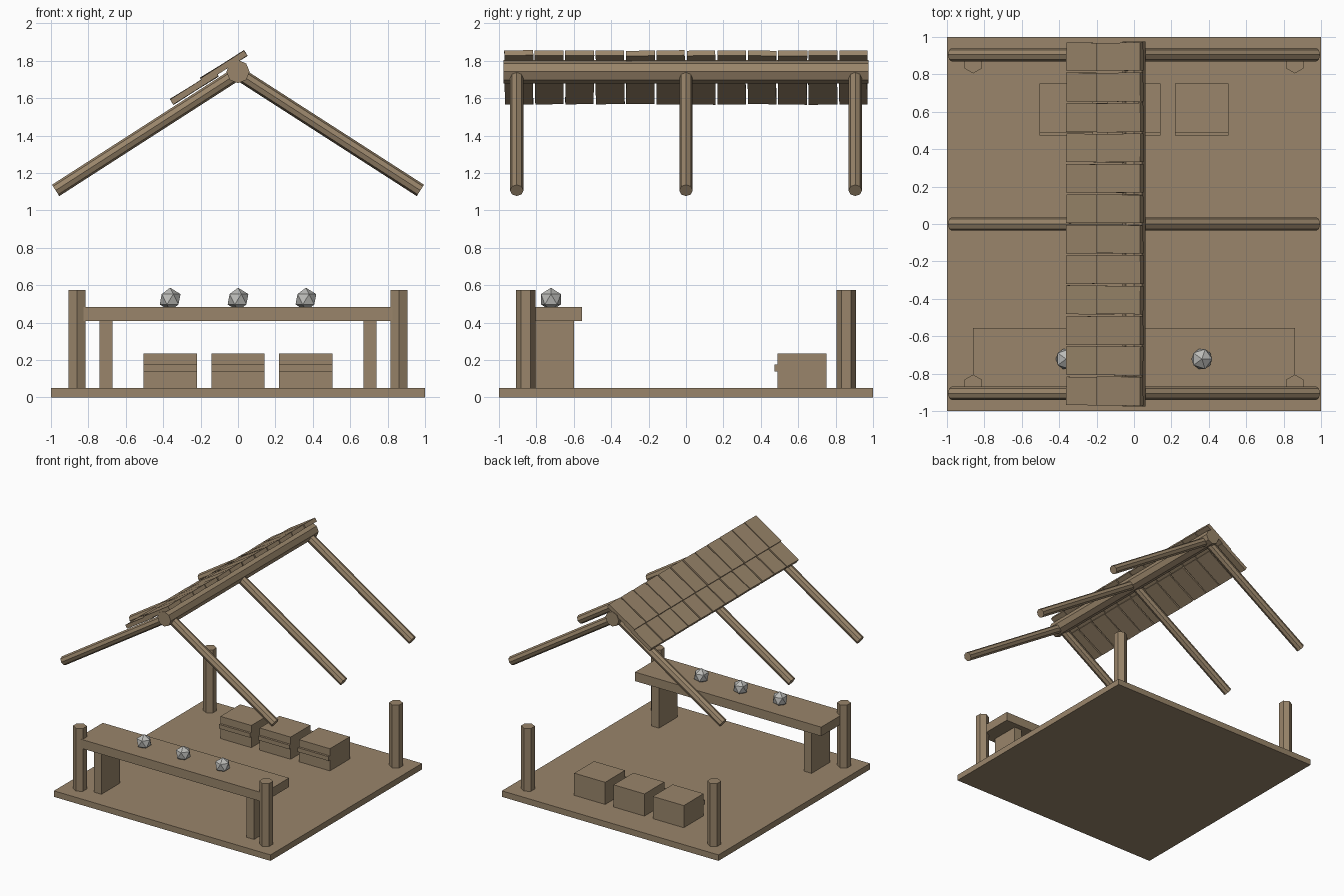
import bpy
import bmesh
import math
import random
from mathutils import Vector, Matrix

random.seed(4)
cube = bpy.data.objects.get("Cube")
if cube:
    bpy.data.objects.remove(cube, do_unlink=True)


def material(name, colour):
    m = bpy.data.materials.new(name)
    m.use_nodes = True
    m.diffuse_color = (*colour, 1)
    m.node_tree.nodes["Principled BSDF"].inputs["Base Color"].default_value = (*colour, 1)
    return m


wood = material("weathered wood", (0.32, 0.235, 0.145))
stone = material("grey stone", (0.5, 0.5, 0.48))


def finish(name, bm, mat):
    bmesh.ops.recalc_face_normals(bm, faces=bm.faces)
    mesh = bpy.data.meshes.new(name)
    bm.to_mesh(mesh)
    bm.free()
    mesh.materials.append(mat)
    obj = bpy.data.objects.new(name, mesh)
    bpy.context.collection.objects.link(obj)
    return obj


def box(name, low, high):
    """Axis-aligned box between two opposite corners."""
    low, high = Vector(low), Vector(high)
    bm = bmesh.new()
    place = Matrix.Translation((low + high) / 2) @ Matrix.Diagonal((*(high - low), 1))
    bmesh.ops.create_cube(bm, size=1, matrix=place)
    return finish(name, bm, wood)


def log(name, start, end, radius, sides, corner):
    """Straight faceted log with one corner pointing along the given axis."""
    start, end, u = Vector(start), Vector(end), Vector(corner)
    v = (end - start).normalized().cross(u)
    bm = bmesh.new()
    rings = []
    for centre in (start, end):
        ring = []
        for i in range(sides):
            a = math.tau * i / sides
            ring.append(bm.verts.new(centre + radius * (u * math.cos(a) + v * math.sin(a))))
        bm.faces.new(ring)
        rings.append(ring)
    for i in range(sides):
        j = (i + 1) % sides
        bm.faces.new((rings[0][i], rings[0][j], rings[1][j], rings[1][i]))
    return finish(name, bm, wood)


def shingle(name, x, y, z, length):
    """Thin plank on the roof slope, slightly crooked."""
    tilt = Matrix.Rotation(math.radians(-32 + random.uniform(-0.7, 0.7)), 4, 'Y')
    skew = Matrix.Rotation(random.uniform(-0.015, 0.015), 4, 'Z')
    roll = Matrix.Rotation(random.uniform(-0.02, 0.02), 4, 'X')
    size = Matrix.Diagonal((length, 0.153 + random.uniform(-0.003, 0.003), 0.032, 1))
    bm = bmesh.new()
    bmesh.ops.create_cube(bm, size=1, matrix=Matrix.Translation((x, y, z)) @ tilt @ skew @ roll @ size)
    return finish(name, bm, wood)


# Floor and corner posts
box("floor", (-1, -1, 0), (1, 1, 0.05))
for sy, depth in ((-1, "front"), (1, "back")):
    for sx, side in ((-1, "right"), (1, "left")):
        log(f"{depth}_{side}_post", (sx * 0.86, sy * 0.857, 0.04),
            (sx * 0.86, sy * 0.857, 0.575), 0.052, 6, (0, 1, 0))

# Counter
box("counter_top", (-0.86, -0.89, 0.41), (0.86, -0.555, 0.485))
for sx, side in ((-1, "right"), (1, "left")):
    box(f"{side}_counter_leg", (sx * 0.705 - 0.035, -0.845, 0.05),
        (sx * 0.705 + 0.035, -0.6, 0.41))

# Stones on the counter and crates at the back
for i in range(3):
    x = (i - 1) * 0.363
    bm = bmesh.new()
    bmesh.ops.create_icosphere(bm, subdivisions=1, radius=0.062,
                               matrix=Matrix.Translation((x, -0.722, 0.525)))
    finish(f"stone_{i + 1}", bm, stone)
    box(f"crate_{i + 1}", (x - 0.143, 0.49, 0.05), (x + 0.143, 0.752, 0.235))
    box(f"crate_slat_{i + 1}", (x - 0.143, 0.472, 0.14), (x + 0.143, 0.492, 0.175))

# Roof frame
log("ridge_beam", (0, -0.975, 1.742), (0, 0.975, 1.742), 0.062, 8, (1, 0, 0))
for y, place in ((-0.905, "front"), (0, "middle"), (0.905, "back")):
    for sx, side in ((-1, "right"), (1, "left")):
        log(f"{place}_{side}_rafter", (0, y, 1.734), (sx * 0.975, y, 1.107),
            0.036, 8, (0, 1, 0))

# Two overlapping rows of shingles on the right slope
for i in range(12):
    y = (i - 5.5) * 0.1625
    shingle(f"lower_shingle_{i + 1}", -0.2335, y, 1.656, 0.285)
    shingle(f"upper_shingle_{i + 1}", -0.076, y, 1.768, 0.277)
